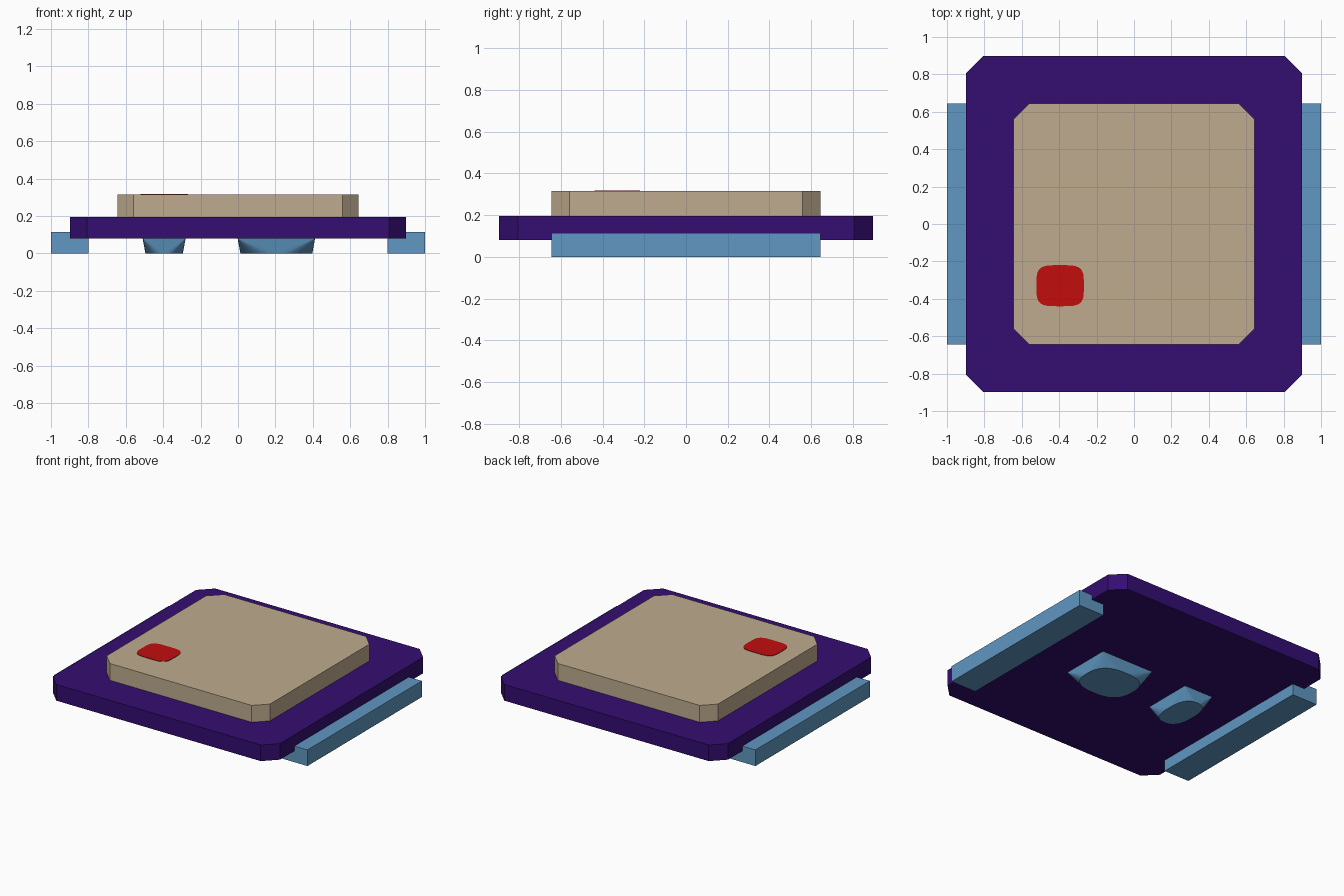
import bpy
import bmesh
from math import cos, sin, tau, copysign

cube = bpy.data.objects.get("Cube")
if cube:
    bpy.data.objects.remove(cube, do_unlink=True)


def make_material(name, rgb):
    mat = bpy.data.materials.new(name)
    mat.use_nodes = True
    color = (*rgb, 1.0)
    mat.diffuse_color = color
    mat.node_tree.nodes["Principled BSDF"].inputs["Base Color"].default_value = color
    return mat


purple = make_material("deep purple", (0.034, 0.004, 0.165))
tan = make_material("tan", (0.52, 0.41, 0.275))
blue = make_material("steel blue", (0.115, 0.31, 0.54))
red = make_material("red", (0.535, 0.004, 0.004))


def add_object(name, bm, mat):
    bmesh.ops.recalc_face_normals(bm, faces=bm.faces)
    mesh = bpy.data.meshes.new(name)
    bm.to_mesh(mesh)
    bm.free()
    mesh.materials.append(mat)
    obj = bpy.data.objects.new(name, mesh)
    bpy.context.collection.objects.link(obj)
    return obj


def prism(name, outline, z0, z1, mat):
    """Extrude a flat outline upwards."""
    bm = bmesh.new()
    face = bm.faces.new([bm.verts.new((x, y, z0)) for x, y in outline])
    new = bmesh.ops.extrude_face_region(bm, geom=[face], use_keep_orig=True)["geom"]
    top = [v for v in new if isinstance(v, bmesh.types.BMVert)]
    bmesh.ops.translate(bm, verts=top, vec=(0, 0, z1 - z0))
    return add_object(name, bm, mat)


def rectangle(cx, cy, hx, hy):
    return [(cx + sx * hx, cy + sy * hy)
            for sx, sy in ((-1, -1), (1, -1), (1, 1), (-1, 1))]


def cut_square(half, cut):
    """Square outline with its corners cut off."""
    a, b = half, half - cut
    return [(-b, -a), (b, -a), (a, -b), (a, b), (b, a), (-b, a), (-a, b), (-a, -b)]


def squircle(cx, cy, rx, ry, power, count=40):
    def bend(t):
        return copysign(abs(t) ** (2 / power), t)
    angles = [tau * i / count for i in range(count)]
    return [(cx + rx * bend(cos(a)), cy + ry * bend(sin(a))) for a in angles]


def foot(name, cx, half_width):
    """Rectangular at the plate, rounded at the ground."""
    bm = bmesh.new()
    half_depth, inset = 0.18, 0.015
    for z in (0.08, 0.1):
        for x, y in rectangle(cx, 0, half_width, half_depth):
            bm.verts.new((x, y, z))
    for x, y in squircle(cx, 0, half_width - inset, half_depth - inset, 2.6):
        bm.verts.new((x, y, 0))
    bmesh.ops.convex_hull(bm, input=bm.verts)
    bmesh.ops.dissolve_limit(bm, angle_limit=0.01, verts=bm.verts, edges=bm.edges)
    return add_object(name, bm, blue)


# Stacked body
prism("base_plate", cut_square(0.897, 0.09), 0.08, 0.195, purple)
prism("upper_plate", cut_square(0.645, 0.085), 0.195, 0.315, tan)
prism("button_patch", squircle(-0.395, -0.33, 0.127, 0.11, 4), 0.315, 0.318, red)

# Side rails
for side, sign in (("left", 1), ("right", -1)):
    prism(side + "_rail", rectangle(sign * 0.9, 0, 0.1, 0.645), 0, 0.115, blue)

# Feet under the base
foot("large_foot", 0.205, 0.207)
foot("small_foot", -0.395, 0.115)
